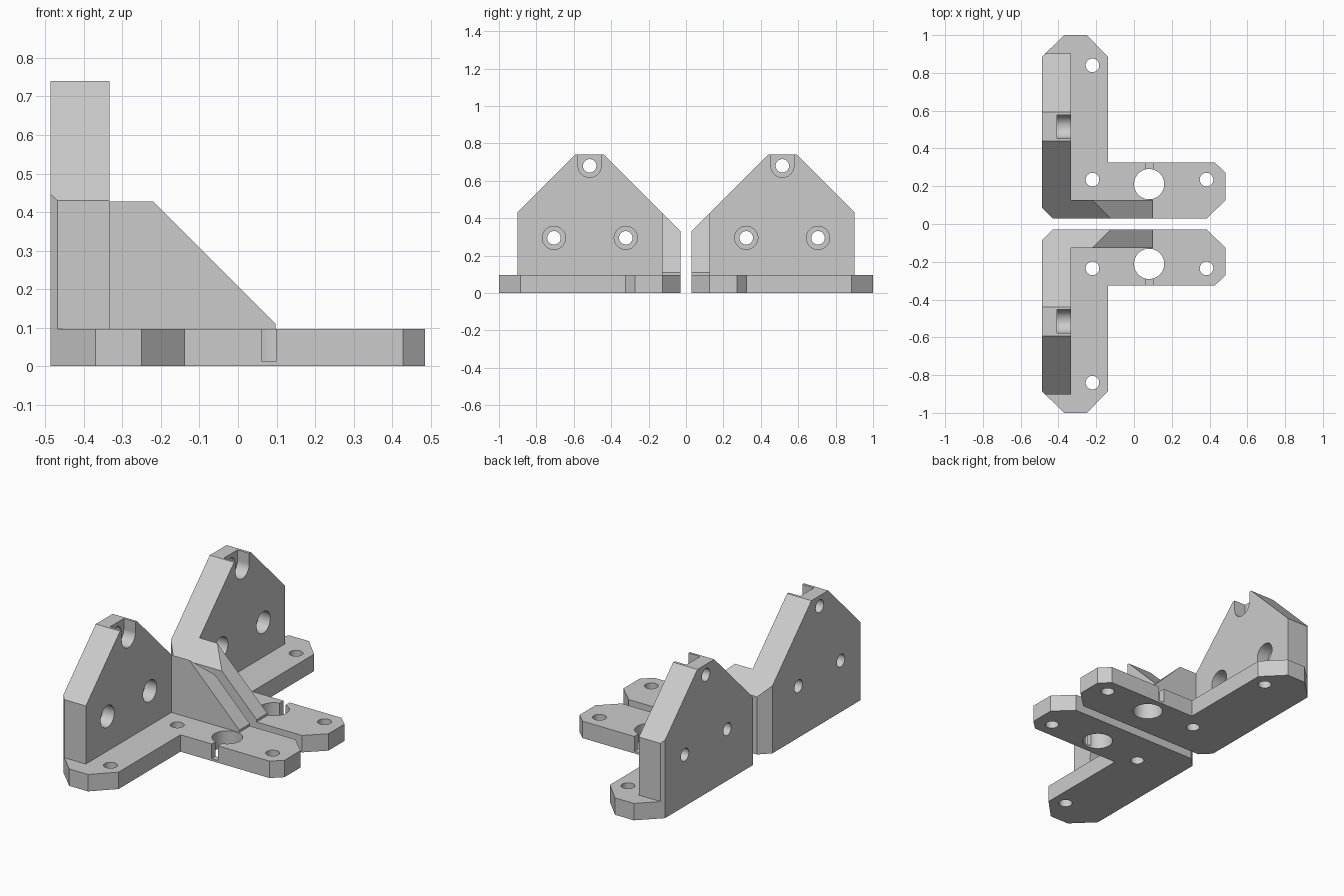
import bpy, bmesh, math
from mathutils import Vector, Matrix

if "Cube" in bpy.data.objects:
    bpy.data.objects.remove(bpy.data.objects["Cube"], do_unlink=True)

grey = bpy.data.materials.new("plain_grey")
grey.use_nodes = True
colour = (0.6, 0.6, 0.6, 1)
grey.diffuse_color = colour
grey.node_tree.nodes["Principled BSDF"].inputs["Base Color"].default_value = colour

BASE_TOP, WALL_TOP = 0.097, 0.74
BACK_X, WALL_X, SEAT_X = -0.487, -0.333, -0.407
INNER_Y, WALL_END = 0.03, 0.902


def to_object(name, bm):
    bmesh.ops.recalc_face_normals(bm, faces=bm.faces)
    mesh = bpy.data.meshes.new(name)
    bm.to_mesh(mesh)
    bm.free()
    mesh.materials.append(grey)
    obj = bpy.data.objects.new(name, mesh)
    bpy.context.collection.objects.link(obj)
    return obj


def prism(name, outline, z0, z1, cuts=()):
    """Extrude a plan outline, then trim it by sloping planes (point, normal)."""
    bm = bmesh.new()
    face = bm.faces.new([bm.verts.new((x, y, z0)) for x, y in outline])
    ext = bmesh.ops.extrude_face_region(bm, geom=[face])["geom"]
    bmesh.ops.translate(bm, vec=(0, 0, z1 - z0),
                        verts=[v for v in ext if isinstance(v, bmesh.types.BMVert)])
    for point, normal in cuts:
        geom = bm.verts[:] + bm.edges[:] + bm.faces[:]
        cut = bmesh.ops.bisect_plane(bm, geom=geom, plane_co=point, plane_no=normal,
                                     clear_outer=True)["geom_cut"]
        rim = [e for e in cut if isinstance(e, bmesh.types.BMEdge)]
        bmesh.ops.holes_fill(bm, edges=rim)
    return to_object(name, bm)


def box(name, x0, x1, y0, y1, z0, z1, cuts=()):
    return prism(name, [(x0, y0), (x1, y0), (x1, y1), (x0, y1)], z0, z1, cuts)


def cylinder(name, centre, radius, depth, axis):
    bm = bmesh.new()
    turn = Matrix.Rotation(math.pi / 2, 4, 'Y') if axis == 'X' else Matrix.Identity(4)
    bmesh.ops.create_cone(bm, cap_ends=True, segments=48, radius1=radius, radius2=radius,
                          depth=depth, matrix=Matrix.Translation(Vector(centre)) @ turn)
    return to_object(name, bm)


def combine(target, tool, operation):
    tool.hide_render = True
    mod = target.modifiers.new(operation, 'BOOLEAN')
    mod.operation, mod.object, mod.solver = operation, tool, 'EXACT'
    with bpy.context.temp_override(object=target, active_object=target):
        bpy.ops.object.modifier_apply(modifier=mod.name)
    bpy.data.objects.remove(tool, do_unlink=True)


# L-shaped foot plate with chamfered corners
bracket = prism("back_bracket", [
    (BACK_X, 0.087), (-0.43, INNER_Y), (0.385, INNER_Y), (0.485, 0.126),
    (0.485, 0.272), (0.428, 0.325), (-0.137, 0.325), (-0.137, 0.885),
    (-0.25, 1.0), (-0.37, 1.0), (BACK_X, 0.885)], 0, BASE_TOP)

# Upright wall and triangular gusset sharing the inner slope
inner_slope = ((0, 0.44, WALL_TOP), (0, -1, 1))
outer_slope = ((0, WALL_END, 0.43), (0, 1, 1))
wall = prism("wall", [
    (BACK_X, 0.087), (-0.43, INNER_Y), (WALL_X, INNER_Y), (WALL_X, WALL_END),
    (-0.469, WALL_END), (BACK_X, 0.885)], 0.05, WALL_TOP, [inner_slope, outer_slope])
gusset = box("gusset", -0.4, 0.097, INNER_Y, 0.127, 0.05, 0.6,
             [inner_slope, ((0.097, 0, 0.11), (1, 0, 1))])
combine(wall, gusset, 'UNION')
combine(bracket, wall, 'UNION')

# Counterbored wall holes, the top one open upwards
for y, z in [(0.515, 0.68), (0.322, 0.295), (0.706, 0.295)]:
    combine(bracket, cylinder("bore", (-0.41, y, z), 0.036, 0.3, 'X'), 'DIFFERENCE')
    seat = cylinder("seat", ((SEAT_X - 0.3) / 2, y, z), 0.062, -0.3 - SEAT_X, 'X')
    combine(bracket, seat, 'DIFFERENCE')
slot = box("slot", SEAT_X, -0.3, 0.453, 0.577, 0.68, 0.8)
combine(bracket, slot, 'DIFFERENCE')

# Foot screw holes, large rod hole and the narrow slit beside it
for x, y, r in [(-0.22, 0.84, 0.036), (-0.22, 0.235, 0.036),
                (0.384, 0.235, 0.036), (0.08, 0.211, 0.08)]:
    combine(bracket, cylinder("hole", (x, y, 0.05), r, 0.2, 'Z'), 'DIFFERENCE')
slit = box("slit", 0.061, 0.1, 0.25, 0.4, 0.013, 0.2)
combine(bracket, slit, 'DIFFERENCE')

# Mirrored partner
mesh = bracket.data.copy()
mesh.transform(Matrix.Scale(-1, 4, (0, 1, 0)))
mesh.flip_normals()
partner = bpy.data.objects.new("front_bracket", mesh)
bpy.context.collection.objects.link(partner)

# Smooth bores, sharp edges
bpy.ops.object.select_all(action='DESELECT')
for obj in (bracket, partner):
    obj.select_set(True)
bpy.context.view_layer.objects.active = bracket
bpy.ops.object.shade_smooth_by_angle(angle=math.radians(30))
